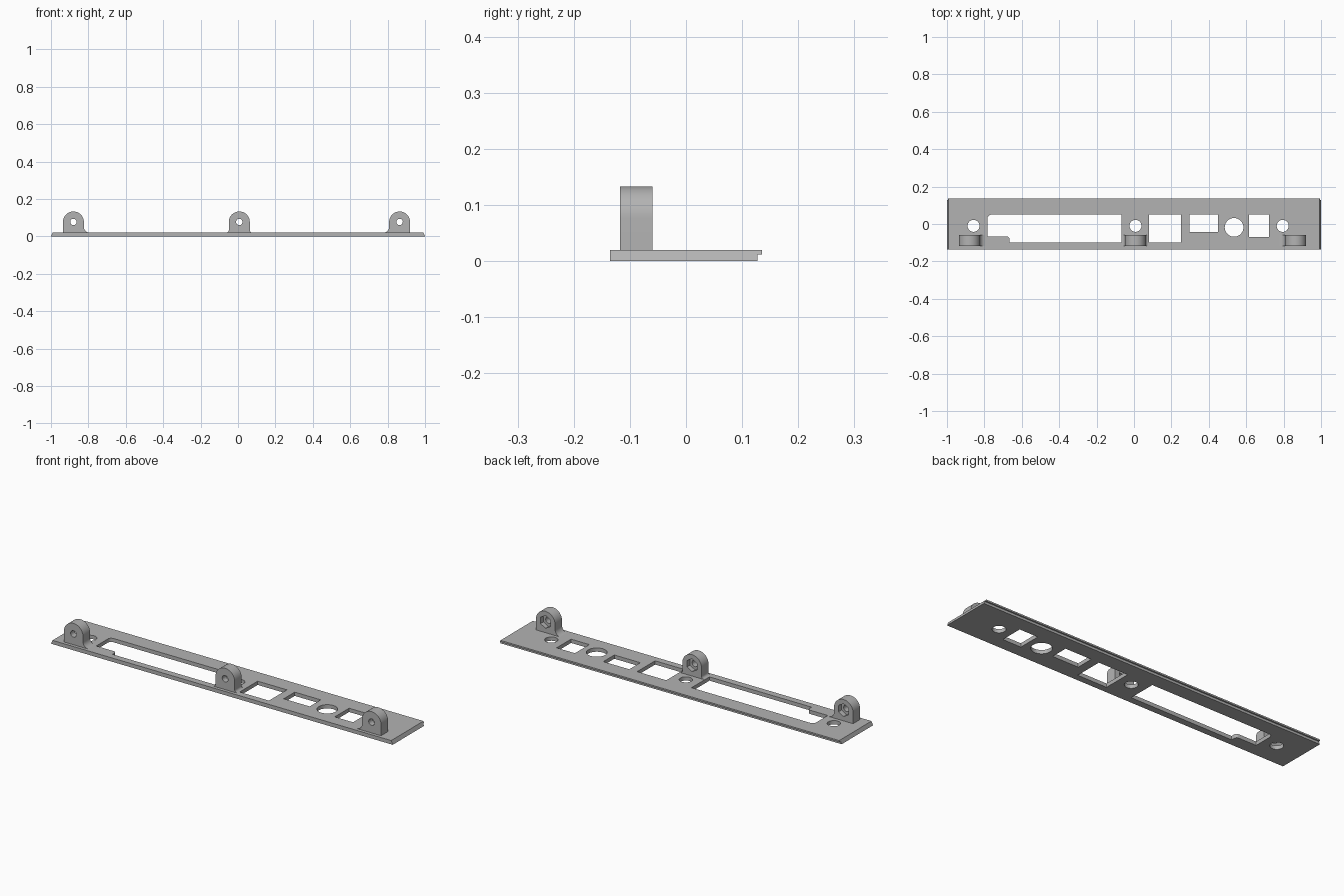
import bpy, bmesh, math
from mathutils import Vector

if "Cube" in bpy.data.objects:
    bpy.data.objects.remove(bpy.data.objects["Cube"], do_unlink=True)

grey = bpy.data.materials.new("mid grey")
grey.use_nodes = True
grey.diffuse_color = (0.45, 0.45, 0.45, 1)
grey.node_tree.nodes["Principled BSDF"].inputs["Base Color"].default_value = (0.45, 0.45, 0.45, 1)


def prism(name, profile, axis, lo, hi):
    """Extrude a 2D profile along x, y or z, between lo and hi."""
    place = {"x": lambda a, b, t: (t, a, b),
             "y": lambda a, b, t: (a, t, b),
             "z": lambda a, b, t: (a, b, t)}[axis]
    bm = bmesh.new()
    face = bm.faces.new([bm.verts.new(place(a, b, lo)) for a, b in profile])
    ext = bmesh.ops.extrude_face_region(bm, geom=[face])
    moved = [g for g in ext["geom"] if isinstance(g, bmesh.types.BMVert)]
    bmesh.ops.translate(bm, verts=moved, vec=Vector(place(0, 0, hi - lo)))
    bmesh.ops.recalc_face_normals(bm, faces=bm.faces[:])
    mesh = bpy.data.meshes.new(name)
    bm.to_mesh(mesh)
    bm.free()
    mesh.materials.append(grey)
    ob = bpy.data.objects.new(name, mesh)
    bpy.context.collection.objects.link(ob)
    return ob


def arc(cx, cy, r, start, end, n):
    angles = [math.radians(start + (end - start) * i / n) for i in range(n + 1)]
    return [(cx + r * math.cos(a), cy + r * math.sin(a)) for a in angles]


def ring(cx, cy, r, n=40, start=0):
    return arc(cx, cy, r, start, start + 360, n)[:-1]


def rect(x0, x1, y0, y1):
    return [(x0, y0), (x1, y0), (x1, y1), (x0, y1)]


def cut(ob, cutters):
    """Subtract each cutter, then bake the result and drop the cutters."""
    for c in cutters:
        c.hide_render = True
        mod = ob.modifiers.new("cut", "BOOLEAN")
        mod.operation, mod.solver, mod.object = "DIFFERENCE", "EXACT", c
    bpy.context.view_layer.update()
    baked = bpy.data.meshes.new_from_object(
        ob.evaluated_get(bpy.context.evaluated_depsgraph_get()))
    ob.modifiers.clear()
    ob.data = baked
    for c in cutters:
        bpy.data.objects.remove(c, do_unlink=True)
    bpy.ops.object.select_all(action="DESELECT")
    ob.select_set(True)
    bpy.context.view_layer.objects.active = ob
    bpy.ops.object.shade_smooth_by_angle(angle=math.radians(30))


# Plate with a thin lip along the back edge and slightly sloped ends
T = 0.02
plate = prism("panel_plate", [(-0.135, 0), (0.127, 0), (0.127, 0.012),
                              (0.135, 0.012), (0.135, T), (-0.135, T)], "x", -1, 1)
for v in plate.data.vertices:
    v.co.x = math.copysign(1 - 0.45 * v.co.z, v.co.x)

# Openings: long slot with a stepped corner, three windows, four round holes
slot = ([(-0.665, -0.1), (-0.067, -0.1), (-0.067, 0.05)]
        + arc(-0.763, 0.03, 0.02, 90, 180, 6)
        + [(-0.783, -0.067)]
        + arc(-0.68, -0.082, 0.015, 90, 0, 6))
openings = [slot,
            rect(0.08, 0.251, -0.1, 0.05),
            rect(0.297, 0.449, -0.042, 0.05),
            rect(0.615, 0.722, -0.07, 0.05),
            ring(0.535, -0.018, 0.05),
            ring(-0.858, -0.01, 0.032), ring(0.008, -0.01, 0.032), ring(0.795, -0.01, 0.032)]
cut(plate, [prism("cutter", p, "z", -0.05, 0.07) for p in openings])


# Round-topped mounting lugs: foot fillets, bolt hole, hexagonal nut pocket
def lug(name, cx, fillet_left, fillet_right):
    w, zc, base = 0.056, 0.077, 0.015
    pts = arc(cx, zc, w, 0, 180, 24)
    if fillet_left:
        f = fillet_left
        pts += arc(cx - w - f, T + f, f, 0, -90, 8) + [(cx - w - f, base)]
    else:
        pts.append((cx - w, base))
    if fillet_right:
        f = fillet_right
        pts += [(cx + w + f, base)] + arc(cx + w + f, T + f, f, 270, 180, 8)
    else:
        pts.append((cx + w, base))
    ob = prism(name, pts, "y", -0.118, -0.06)
    cut(ob, [prism("cutter", ring(cx, zc, 0.017, 24), "y", -0.2, 0.05),
             prism("cutter", ring(cx, zc, 0.034, 6, 30), "y", -0.085, 0.05)])


lug("right_lug", -0.88, 0, 0.03)
lug("middle_lug", 0.007, 0.014, 0.014)
lug("left_lug", 0.864, 0.03, 0)
